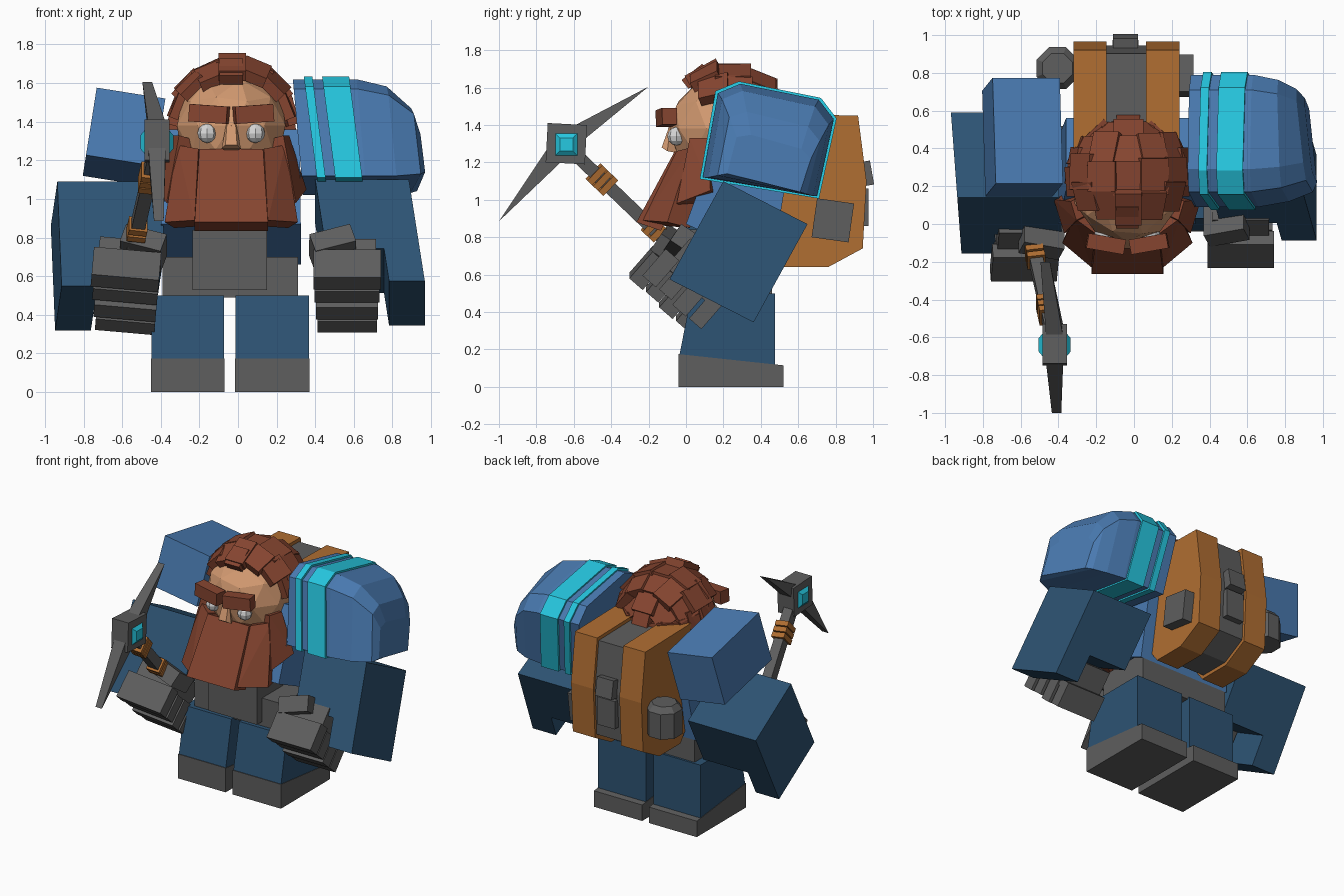
import bpy, bmesh, math, random
from mathutils import Matrix, Vector, Euler

if "Cube" in bpy.data.objects:
    bpy.data.objects.remove(bpy.data.objects["Cube"])

random.seed(4)


def material(name, r, g, b):
    lin = [((c / 255 + 0.055) / 1.055) ** 2.4 for c in (r, g, b)]
    m = bpy.data.materials.new(name)
    m.diffuse_color = (*lin, 1)
    m.use_nodes = True
    m.node_tree.nodes["Principled BSDF"].inputs["Base Color"].default_value = m.diffuse_color
    return m


BLUE = material("light_blue", 74, 123, 178)
NAVY = material("navy", 45, 83, 115)
GRAY = material("gray", 94, 94, 94)
ORANGE = material("tan_leather", 176, 110, 50)
BROWN = material("red_brown", 134, 69, 48)
SKIN = material("skin", 210, 153, 112)
CYAN = material("cyan", 38, 200, 225)
WHITE = material("eye_white", 215, 215, 215)


def finish(name, bm, mat):
    bmesh.ops.recalc_face_normals(bm, faces=bm.faces)
    me = bpy.data.meshes.new(name)
    bm.to_mesh(me)
    bm.free()
    me.materials.append(mat)
    ob = bpy.data.objects.new(name, me)
    bpy.context.collection.objects.link(ob)
    return ob


def hull(name, pts, mat):
    bm = bmesh.new()
    for p in pts:
        bm.verts.new(p)
    bmesh.ops.convex_hull(bm, input=bm.verts)
    bmesh.ops.dissolve_limit(bm, angle_limit=0.02, verts=bm.verts, edges=bm.edges)
    return finish(name, bm, mat)


def box(name, center, size, mat, rot=(0, 0, 0), basis=None):
    """Box rotated by degrees, or by a 3x3 basis."""
    r = basis or Euler([math.radians(a) for a in rot]).to_matrix()
    bm = bmesh.new()
    bmesh.ops.create_cube(bm, size=1)
    m = Matrix.Translation(center) @ r.to_4x4() @ Matrix.Diagonal((*size, 1))
    bm.transform(m)
    return finish(name, bm, mat)


def prism(name, profile, x0, x1, mat):
    """Side outline (y, z) pushed along x."""
    return hull(name, [(x, y, z) for x in (x0, x1) for y, z in profile], mat)


def loft(name, rings, mat):
    bm = bmesh.new()
    loops = [[bm.verts.new(p) for p in ring] for ring in rings]
    n = len(loops[0])
    for a, b in zip(loops, loops[1:]):
        for i in range(n):
            bm.faces.new((a[i], a[(i + 1) % n], b[(i + 1) % n], b[i]))
    bm.faces.new(loops[0])
    bm.faces.new(loops[-1])
    return finish(name, bm, mat)


# Legs and boots
for side, x0, x1 in (("right", -0.45, -0.07), ("left", -0.015, 0.37)):
    prism(f"{side}_boot", [(-0.04, 0), (0.52, 0), (0.52, 0.115), (-0.04, 0.175)], x0, x1, GRAY)
    prism(f"{side}_leg", [(-0.035, 0.17), (0.475, 0.12), (0.475, 0.5), (0.03, 0.5)],
          x0 + 0.003, x1 - 0.003, NAVY)

# Hips, belt plate and leaning torso
prism("hips", [(0.06, 0.49), (0.46, 0.49), (0.46, 0.7), (0.06, 0.7)], -0.39, 0.31, GRAY)
prism("belt_plate", [(0.0, 0.53), (0.3, 0.53), (0.3, 0.84), (0.0, 0.84)], -0.235, 0.15, GRAY)
hull("torso", [(x, y, z) for y, z, xs in ((0.0, 0.87, (-0.4, 0.325)), (0.46, 0.66, (-0.4, 0.325)),
                                        (0.18, 1.36, (-0.36, 0.32)), (0.56, 1.25, (-0.36, 0.32)))
               for x in xs], BLUE)

# Backpack with two wide straps, buckles and side pouches
PACK = [(0.4, 1.46), (0.92, 1.45), (0.965, 1.1), (0.945, 0.74), (0.76, 0.64), (0.52, 0.64), (0.4, 0.8)]
for side, x0, x1 in (("right", -0.32, -0.145), ("left", 0.063, 0.24)):
    prism(f"{side}_pack_strap", PACK, x0, x1, ORANGE)
prism("pack_body", [(0.67 + (y - 0.67) * 0.93, 1.05 + (z - 1.05) * 0.94) for y, z in PACK],
      -0.3, 0.22, GRAY)
box("upper_buckle", (-0.045, 0.96, 1.14), (0.13, 0.07, 0.13), GRAY, (10, 0, 0))
box("lower_buckle", (-0.045, 0.935, 0.96), (0.14, 0.08, 0.2), GRAY)
box("left_pouch", (0.26, 0.785, 0.89), (0.11, 0.2, 0.21), GRAY, (-8, 0, 0))
hull("right_pouch", [(-0.405 + r * math.cos(a), 0.825 + r * math.sin(a), z)
                     for r, z in ((0.12, 0.86), (0.12, 1.04), (0.085, 1.08))
                     for a in [math.pi / 8 + k * math.pi / 4 for k in range(8)]], GRAY)

# Head
HX = -0.035
bm = bmesh.new()
bmesh.ops.create_icosphere(bm, subdivisions=2, radius=1)
bm.transform(Matrix.Translation((HX, 0.2, 1.38)) @ Matrix.Diagonal((0.295, 0.295, 0.28, 1)))
finish("head", bm, SKIN)
hull("nose", [(HX - 0.02, -0.08, 1.42), (HX + 0.02, -0.08, 1.42), (HX - 0.05, -0.1, 1.26),
              (HX + 0.05, -0.1, 1.26), (HX - 0.03, -0.13, 1.28), (HX + 0.03, -0.13, 1.28),
              (HX, 0.0, 1.24)], SKIN)

# Beard plates, as (u, y, z) corners measured from the head's middle line
BEARD = {
    "beard_inner": ([(0.17, -0.05, 1.26), (0.28, 0.03, 1.28), (0.345, -0.1, 0.88), (0.19, -0.23, 0.89)],
                    (-0.05, 0.12, -0.03)),
    "beard_outer": ([(0.27, 0.02, 1.33), (0.3, 0.12, 1.33), (0.39, 0.13, 1.05), (0.335, -0.05, 0.98)],
                    (-0.1, 0.05, -0.03)),
}
for s, side in ((-1, "right"), (1, "left")):
    for name, (pts, inset) in BEARD.items():
        both = pts + [Vector(p) + Vector(inset) for p in pts]
        hull(f"{side}_{name}", [(HX + s * p[0], p[1], p[2]) for p in both], BROWN)
    # Brow and eye
    box(f"{side}_brow", (HX + s * 0.115, -0.105, 1.44), (0.2, 0.08, 0.09), BROWN, (0, s * -4, s * 10))
    bm = bmesh.new()
    bmesh.ops.create_uvsphere(bm, u_segments=8, v_segments=6, radius=0.05)
    bm.transform(Matrix.Translation((HX + s * 0.125, -0.05, 1.34)))
    finish(f"{side}_eye", bm, WHITE)
front = [(s * u, y, z) for s in (-1, 1) for u, y, z in ((0.165, -0.06, 1.26), (0.19, -0.265, 0.88))]
hull("beard_center", [(HX + x, y + d, z - 0.35 * d) for d in (0, 0.13) for x, y, z in front], BROWN)

# Hair: arcs of overlapping plates over the skull, sweeping back towards the ears
ROWS = ((-21, 7, 68, 24), (6, 7, 74, 12), (32, 7, 80, 0), (55, 5, 85, 0), (76, 3, 75, 0))
for row, (beta, count, spread, sweep) in enumerate(ROWS):
    for k in range(count):
        u = -1 + 2 * k / (count - 1)
        f, b = math.radians(spread * u), math.radians(beta + sweep * u * u)
        n = Vector((math.cos(b) * math.sin(f), math.sin(b), math.cos(b) * math.cos(f)))
        t = Vector((math.cos(f), 0, -math.sin(f)))
        basis = Matrix((t, n.cross(t), n)).transposed() @ Matrix.Rotation(math.radians(8), 3, "X")
        width = 0.34 * math.cos(b) * math.radians(2 * spread / (count - 1)) + 0.015
        c = Vector((HX, 0.21, 1.37)) + n * (0.323 + random.uniform(-0.02, 0.015))
        c.x = HX + 0.005 + (c.x - HX) * 0.96
        box(f"hair_{row}_{k}", c, (width, 0.17 + random.uniform(-0.02, 0.03), 0.06), BROWN, basis=basis)
box("hair_forelock", (HX, 0.05, 1.66), (0.12, 0.14, 0.06), BROWN, (38, 0, 0))

# Left shoulder armour: side outline lofted along x with a domed outer end
PAULDRON = [(0.17, 1.57), (0.29, 1.62), (0.71, 1.535), (0.79, 1.43), (0.70, 1.02), (0.09, 1.12)]


def ring(x, top=1.0, wide=1.0, grow=1.0, lean=0.09, turn=0.0, lift=0.0):
    out = []
    for y, z in PAULDRON:
        y, z = 0.45 + (y - 0.45) * grow, 1.32 + (z - 1.32) * grow
        base = 1.12 - 0.16 * (y - 0.09)
        z = base + (z - base) * top + lift
        y = 0.45 + (y - 0.45) * wide
        out.append((x - lean * (z - 1.33) - turn * (y - 0.35), y, z))
    return out


loft("shoulder_armour", [ring(0.31), ring(0.64), ring(0.79, 0.93, 0.92, turn=0.05),
                         ring(0.905, 0.7, 0.78, turn=0.13, lift=0.01),
                         ring(0.935, 0.45, 0.64, turn=0.13, lift=0.02)], BLUE)
for name, x0, x1 in (("narrow_band", 0.38, 0.425), ("wide_band", 0.475, 0.615)):
    loft(name, [ring(x, 1, 1, 1.045, 0.13) for x in (x0, x1)], CYAN)

# Bare right shoulder block
box("right_shoulder", (-0.59, 0.46, 1.32), (0.36, 0.57, 0.36), BLUE, (-11, 9, 0))

# Forearms (shorter inner block, long outer slab) and fists
D1, D2 = Vector((-0.28, -0.51)), Vector((0.45, -0.23))
ARMS = (("right", -1, Vector((0.14, 1.09)), 0.94, 0.0, 0.075, 0.0, 1.06, 5, -0.58),
        ("left", 1, Vector((0.2, 1.1)), 0.885, 0.08, 0.0, 0.07, 1.03, 0, 0.565))
for side, s, corner, outer, flare, turn, hy, reach, tilt, hx in ARMS:
    for part, x0, x1, length in (("sleeve", 0.4, outer - 0.16, 0.7), ("sleeve_guard", outer - 0.185, outer, reach)):
        pts = []
        for f in (0, length):
            for g in (0, 1):
                y, z = corner + D1 * f + D2 * g
                pts += [(s * (x + flare * f + turn * (y - 0.2)), y, z) for x in (x0, x1)]
        hull(f"{side}_{part}", pts, NAVY)
    for k in range(4):
        box(f"{side}_finger_{k}", (hx, hy - 0.205 + 0.08 * k, 0.635 - 0.078 * k),
            (0.35 - 0.014 * k, 0.095 - 0.008 * (k % 2), 0.19 - 0.02 * (k % 2)), GRAY, (-41, tilt, 0))
    box(f"{side}_palm", (hx, hy, 0.62), (0.3, 0.3, 0.2), GRAY, (-41, tilt, 0))
    box(f"{side}_thumb", (s * 0.49, hy - 0.06, 0.745), (0.22, 0.2, 0.11), GRAY, (-35, s * -14, s * 10))


# Pickaxe: handle, grips, head block, gem and two spikes
def handle_point(y):
    return Vector((-0.42 - 0.22 * (y + 0.64), y, 1.29 - 0.96 * (y + 0.64)))


top, end = handle_point(-0.64), handle_point(0.22)
zaxis = (top - end).normalized()
xaxis = Vector((1, 0, 0))
xaxis = (xaxis - zaxis * xaxis.dot(zaxis)).normalized()
AXE = Matrix((xaxis, zaxis.cross(xaxis), zaxis)).transposed()
box("pick_handle", (top + end) / 2, (0.07, 0.07, (top - end).length), GRAY, basis=AXE)
for y in (-0.48, -0.45, -0.42, -0.19, -0.155):
    box("grip_ring", handle_point(y), (0.095, 0.1 + 0.015 * (y < -0.3), 0.035), ORANGE, basis=AXE)
box("pick_head", (-0.42, -0.64, 1.3), (0.13, 0.21, 0.21), GRAY, (-3, 0, 0))
hull("gem", [(-0.42 + s * d, -0.64 + i * w, 1.295 + j * w) for s in (-1, 1)
             for d, w in ((0.06, 0.065), (0.085, 0.035)) for i in (-1, 1) for j in (-1, 1)], CYAN)
for name, base, tip in (("upper_spike", [(-0.6, 1.395), (-0.535, 1.33)], (-0.47, -0.2, 1.605)),
                        ("lower_spike", [(-0.74, 1.275), (-0.665, 1.205)], (-0.41, -1.0, 0.885))):
    hull(name, [(-0.42 + dx, y, z) for dx in (-0.045, 0.045) for y, z in base]
         + [(tip[0] + dx, tip[1], tip[2]) for dx in (-0.025, 0.025)], GRAY)
